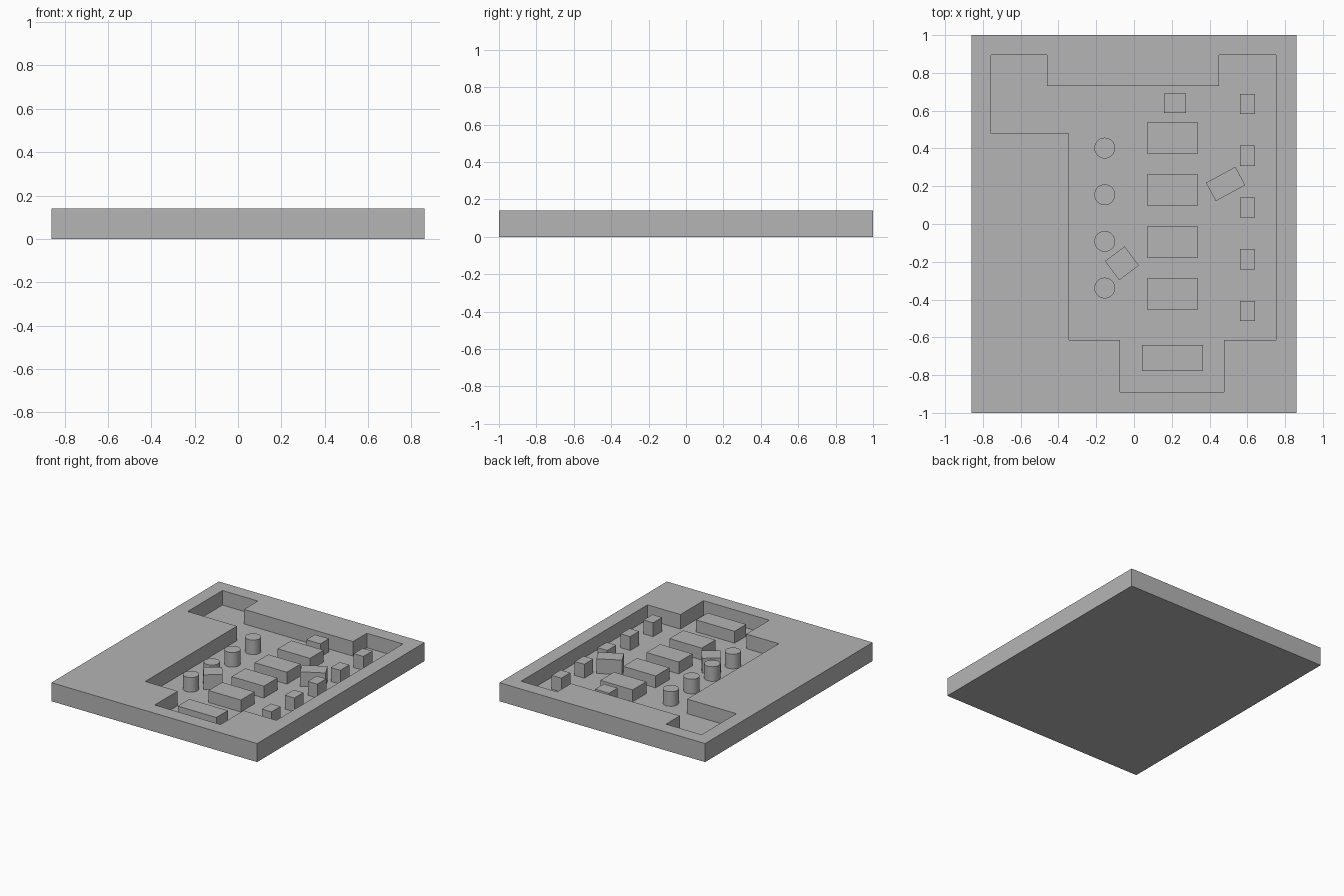
import bpy
import bmesh
from math import radians
from mathutils import Vector

if "Cube" in bpy.data.objects:
    bpy.data.objects.remove(bpy.data.objects["Cube"], do_unlink=True)

TOP, FLOOR = 0.14, 0.03

grey = bpy.data.materials.new("plain grey")
grey.use_nodes = True
grey.diffuse_color = (0.46, 0.46, 0.46, 1)
grey.node_tree.nodes["Principled BSDF"].inputs["Base Color"].default_value = grey.diffuse_color


def finish(name, bm):
    bmesh.ops.recalc_face_normals(bm, faces=bm.faces)
    mesh = bpy.data.meshes.new(name)
    bm.to_mesh(mesh)
    bm.free()
    mesh.materials.append(grey)
    obj = bpy.data.objects.new(name, mesh)
    bpy.context.collection.objects.link(obj)
    return obj


def ring(bm, outline, z):
    return [bm.verts.new((x, y, z)) for x, y in outline]


def walls(bm, upper, lower):
    n = len(upper)
    for i in range(n):
        j = (i + 1) % n
        bm.faces.new((upper[i], upper[j], lower[j], lower[i]))


def block(name, x, y, width, depth, top, angle=0):
    bm = bmesh.new()
    bmesh.ops.create_cube(bm, size=1)
    bmesh.ops.scale(bm, vec=Vector((width, depth, top - FLOOR)), verts=bm.verts)
    obj = finish(name, bm)
    obj.location = (x, y, (top + FLOOR) / 2)
    obj.rotation_euler.z = radians(angle)


def drum(name, x, y, radius, top):
    bm = bmesh.new()
    bmesh.ops.create_cone(bm, cap_ends=True, segments=32, radius1=radius,
                          radius2=radius, depth=top - FLOOR)
    obj = finish(name, bm)
    obj.location = (x, y, (top + FLOOR) / 2)
    bpy.ops.object.select_all(action="DESELECT")
    obj.select_set(True)
    bpy.context.view_layer.objects.active = obj
    bpy.ops.object.shade_smooth_by_angle()


# Slab with a sunken, stepped room outline
outer = [(-0.86, -1), (0.86, -1), (0.86, 1), (-0.86, 1)]
room = [(-0.757, 0.895), (-0.46, 0.895), (-0.46, 0.73), (0.45, 0.73),
        (0.45, 0.895), (0.752, 0.895), (0.752, -0.615), (0.477, -0.615),
        (0.477, -0.89), (-0.073, -0.89), (-0.073, -0.615),
        (-0.345, -0.615), (-0.345, 0.48), (-0.757, 0.48)]
bm = bmesh.new()
outer_top, room_top = ring(bm, outer, TOP), ring(bm, room, TOP)
outer_base, room_base = ring(bm, outer, 0), ring(bm, room, FLOOR)
walls(bm, outer_top, outer_base)
walls(bm, room_top, room_base)
bm.faces.new(outer_base)
bm.faces.new(room_base)
rim = [e for e in bm.edges if all(abs(v.co.z - TOP) < 1e-5 for v in e.verts)]
bmesh.ops.triangle_fill(bm, edges=rim, use_beauty=True, normal=(0, 0, 1))
flat = [e for e in bm.edges if len(e.link_faces) == 2
        and all(abs(f.normal.z) > 0.99 for f in e.link_faces)]
bmesh.ops.recalc_face_normals(bm, faces=bm.faces)
finish("slab_with_room", bm)

# Row of large tables down the middle
for i in range(4):
    block(f"table_{i + 1}", 0.205, 0.455 - 0.275 * i, 0.27, 0.163, 0.12)

# Row of small blocks along the side wall
for i in range(5):
    block(f"side_block_{i + 1}", 0.6, 0.635 - 0.274 * i, 0.08, 0.107, 0.135)

# Row of round columns
for i in range(4):
    drum(f"column_{i + 1}", -0.155, 0.402 - 0.247 * i, 0.055, TOP)

# Front counter, back block and two turned crates
block("front_counter", 0.203, -0.71, 0.322, 0.138, 0.12)
block("back_block", 0.217, 0.64, 0.117, 0.103, 0.13)
block("turned_crate_right", 0.485, 0.212, 0.177, 0.11, TOP, 28.5)
block("turned_crate_left", -0.064, -0.208, 0.13, 0.126, TOP, 37)
